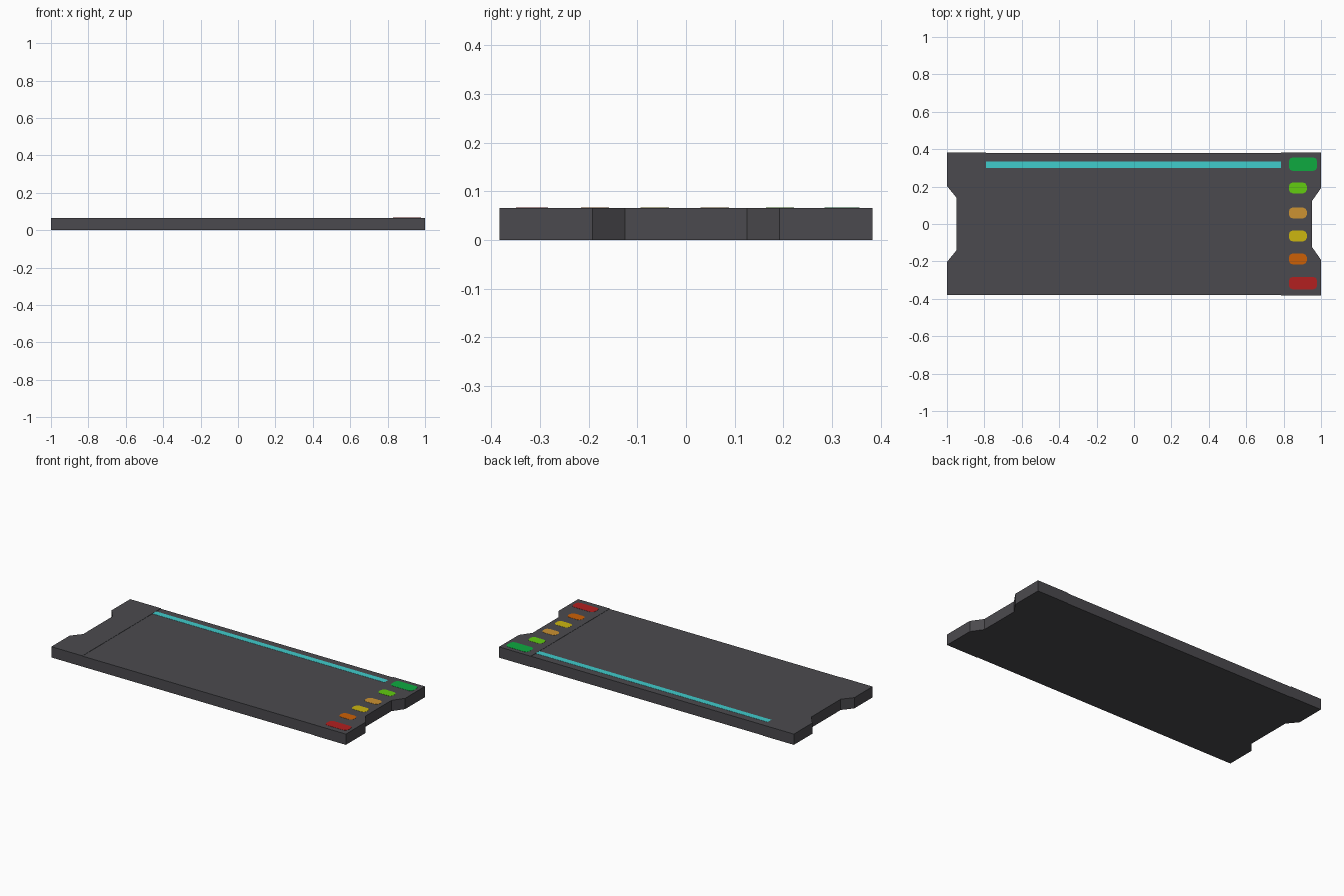
import bpy, bmesh

if "Cube" in bpy.data.objects:
    bpy.data.objects.remove(bpy.data.objects["Cube"])


def srgb(r, g, b):
    def lin(c):
        c /= 255
        return c / 12.92 if c <= 0.04045 else ((c + 0.055) / 1.055) ** 2.4
    return (lin(r), lin(g), lin(b), 1)


def material(name, rgb):
    m = bpy.data.materials.new(name)
    m.diffuse_color = srgb(*rgb)
    m.use_nodes = True
    m.node_tree.nodes["Principled BSDF"].inputs["Base Color"].default_value = m.diffuse_color
    return m


def prism(name, outline, z0, z1, mat):
    """Extrude a flat XY outline from z0 to z1."""
    bm = bmesh.new()
    face = bm.faces.new([bm.verts.new((x, y, z0)) for x, y in outline])
    ext = bmesh.ops.extrude_face_region(bm, geom=[face])
    for v in ext["geom"]:
        if isinstance(v, bmesh.types.BMVert):
            v.co.z = z1
    bmesh.ops.recalc_face_normals(bm, faces=bm.faces)
    me = bpy.data.meshes.new(name)
    bm.to_mesh(me)
    bm.free()
    me.materials.append(mat)
    ob = bpy.data.objects.new(name, me)
    bpy.context.collection.objects.link(ob)
    return ob


def rect(x0, x1, y0, y1):
    return [(x0, y0), (x1, y0), (x1, y1), (x0, y1)]


def rounded(x0, x1, y0, y1, r):
    k = r * 0.3
    return [(x0 + r, y0), (x1 - r, y0), (x1 - k, y0 + k), (x1, y0 + r),
            (x1, y1 - r), (x1 - k, y1 - k), (x1 - r, y1), (x0 + r, y1),
            (x0 + k, y1 - k), (x0, y1 - r), (x0, y0 + r), (x0 + k, y0 + k)]


def cap_outline(side, inner, notch_x, outer_y, inner_y, y0, y1):
    """End cap with a trapezoid bite out of its outer edge."""
    return [(side * x, y) for x, y in (
        (inner, y0), (1, y0), (1, -outer_y), (notch_x, -inner_y),
        (notch_x, inner_y), (1, outer_y), (1, y1), (inner, y1))]


TOP = 0.066
grey = material("charcoal", (75, 74, 78))

# Main slab and notched end caps
prism("main_slab", rect(-0.79, 0.785, -0.38, 0.38), 0, 0.0645, grey)
prism("left_cap", cap_outline(-1, 0.79, 0.95, 0.203, 0.142, -0.38, 0.383), 0, TOP, grey)
prism("right_cap", cap_outline(1, 0.785, 0.953, 0.192, 0.125, -0.383, 0.383), 0, TOP, grey)

# Long light strip
prism("light_strip", rect(-0.79, 0.785, 0.299, 0.335), 0.0635, 0.0655,
      material("cyan", (64, 204, 204)))

# Coloured buttons on the right cap: name, colour, centre y, right edge, half height
for name, rgb, y, x1, h in (
        ("green", (14, 170, 64), 0.320, 0.979, 0.036),
        ("lime", (98, 204, 16), 0.193, 0.924, 0.029),
        ("tan", (204, 146, 50), 0.059, 0.924, 0.029),
        ("yellow", (204, 182, 16), -0.064, 0.924, 0.029),
        ("orange", (204, 96, 6), -0.187, 0.924, 0.029),
        ("red", (178, 32, 32), -0.316, 0.979, 0.033)):
    prism(name + "_button", rounded(0.828, x1, y - h, y + h, 0.02),
          TOP - 0.001, TOP + 0.001, material(name, rgb))
